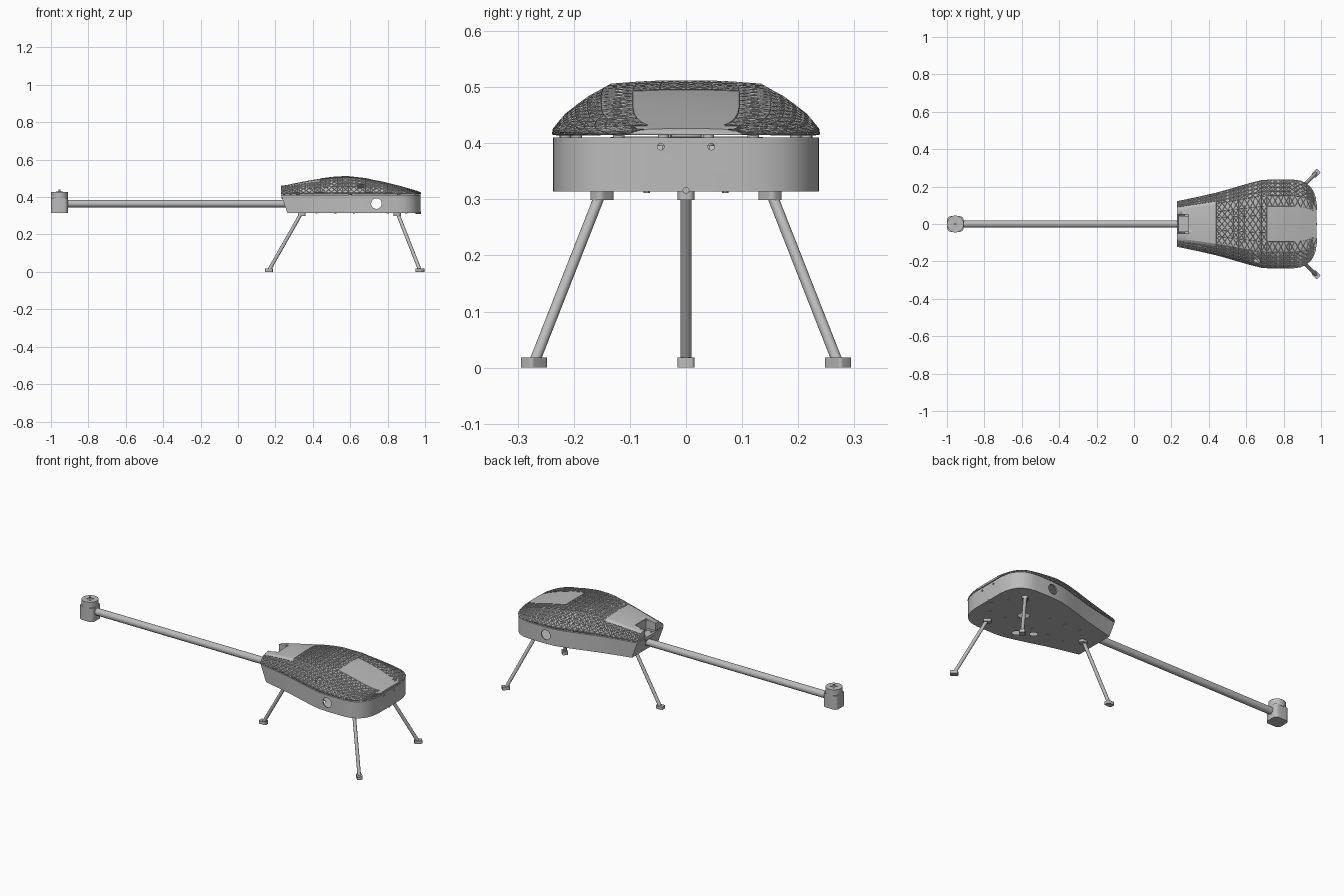
import bpy, bmesh, math
from mathutils import Vector

if "Cube" in bpy.data.objects:
    bpy.data.objects.remove(bpy.data.objects["Cube"], do_unlink=True)

grey = bpy.data.materials.new("plain_grey")
grey.use_nodes = True
grey.diffuse_color = (0.5, 0.5, 0.5, 1)
grey.node_tree.nodes["Principled BSDF"].inputs["Base Color"].default_value = (0.5, 0.5, 0.5, 1)


def finish(name, bm, angle=30):
    bmesh.ops.recalc_face_normals(bm, faces=bm.faces)
    me = bpy.data.meshes.new(name)
    bm.to_mesh(me)
    bm.free()
    ob = bpy.data.objects.new(name, me)
    bpy.context.collection.objects.link(ob)
    me.materials.append(grey)
    select(ob)
    if angle:
        bpy.ops.object.shade_smooth_by_angle(angle=math.radians(angle))
    return ob


def select(ob):
    bpy.ops.object.select_all(action="DESELECT")
    ob.select_set(True)
    bpy.context.view_layer.objects.active = ob


def modify(ob, kind, **settings):
    mod = ob.modifiers.new(kind.lower(), kind)
    for key, value in settings.items():
        setattr(mod, key, value)
    select(ob)
    bpy.ops.object.modifier_apply(modifier=mod.name)


def rod(name, a, b, r, sides=24):
    a, b = Vector(a), Vector(b)
    bm = bmesh.new()
    bmesh.ops.create_cone(bm, cap_ends=True, segments=sides, radius1=r, radius2=r, depth=(b - a).length)
    bm.transform(Vector((0, 0, 1)).rotation_difference(b - a).to_matrix().to_4x4())
    bmesh.ops.translate(bm, verts=bm.verts, vec=(a + b) / 2)
    return finish(name, bm)


def box(name, centre, size, turn=0, bevel=0):
    bm = bmesh.new()
    bmesh.ops.create_cube(bm, size=1)
    bmesh.ops.scale(bm, verts=bm.verts, vec=size)
    if bevel:
        upright = [e for e in bm.edges if abs(e.verts[0].co.z - e.verts[1].co.z) > 1e-4]
        bmesh.ops.bevel(bm, geom=upright, offset=bevel, segments=5, profile=0.5, affect="EDGES")
    ob = finish(name, bm)
    ob.location, ob.rotation_euler.z = centre, turn
    return ob


def cut(ob, cutter):
    modify(ob, "BOOLEAN", object=cutter, operation="DIFFERENCE", solver="EXACT")
    bpy.data.objects.remove(cutter, do_unlink=True)


def lerp(table, x):
    for (x0, v0), (x1, v1) in zip(table, table[1:]):
        if x <= x1:
            return v0 + (v1 - v0) * max(0, x - x0) / (x1 - x0)
    return table[-1][1]


# Half width and crown height along the body, and the shell's cross-section
WIDTH = [(.23, .12), (.35, .145), (.45, .168), (.55, .197), (.62, .217), (.68, .232), (.74, .237),
         (.85, .236), (.89, .23), (.92, .217), (.945, .195), (.96, .17), (.97, .14), (.976, .10)]
CROWN = [(.23, .46), (.32, .477), (.4, .492), (.5, .506), (.58, .511), (.68, .5), (.78, .481),
         (.88, .455), (.94, .437), (.976, .426)]
SECTION = [(-1, 0), (-.995, .13), (-.92, .43), (-.83, .62), (-.74, .8), (-.64, .94), (-.4, .98), (-.2, 1), (0, 1)]
SECTION += [(-u, f) for u, f in reversed(SECTION[:-1])]
STATIONS = [.23 + .03 * i for i in range(23)] + [.92, .945, .96, .97, .976]
RIM = .415


def shell_mesh(keep=None):
    bm = bmesh.new()
    rows = []
    for x in STATIONS:
        w, h = lerp(WIDTH, x), lerp(CROWN, x) - RIM
        rows.append([bm.verts.new((x, u * w, RIM + f * h)) for u, f in SECTION])
    for a, b in zip(rows, rows[1:]):
        for i in range(len(SECTION) - 1):
            bm.faces.new((a[i], a[i + 1], b[i + 1], b[i]))
    if keep is None:
        bm.faces.new(rows[0])
        bm.faces.new(rows[-1])
    else:
        out = [f for f in bm.faces if not keep(f.calc_center_median())]
        bmesh.ops.delete(bm, geom=out, context="FACES")
    return bm


# Domed upper shell with tail notch and side opening
shell = finish("upper_shell", shell_mesh(), 25)
modify(shell, "SOLIDIFY", thickness=.006, offset=-1)
cut(shell, box("notch_cutter", (.25, 0, .46), (.085, .1, .12)))
cut(shell, rod("opening_cutter", (.65, -.16, .36), (.66, -.22, .52), .018))
for side in (-1, 1):
    box("notch_cheek", (.262, side * .052, .438), (.064, .005, .046))
box("notch_back", (.294, 0, .442), (.005, .108, .054))


# Raised triangular lattice over the shell, leaving the nose and tail panels plain
def latticed(c):
    if c.x > .72:
        return abs(c.y) > .09
    if c.x < .45:
        return abs(c.y) > lerp(WIDTH, c.x) * .7
    return True


bm = shell_mesh(latticed)
bmesh.ops.poke(bm, faces=bm.faces)
lattice = finish("shell_lattice", bm, 0)
modify(lattice, "WIREFRAME", thickness=.004, use_even_offset=False)

# Open lower hull with a raked tail
LOOP = [(x, w) for x, w in WIDTH] + [(x, -w) for x, w in reversed(WIDTH)]
bm = bmesh.new()
low = [bm.verts.new((x + .035 * max(0, (.5 - x) / .27), y, .314)) for x, y in LOOP]
top = [bm.verts.new((x, y, .41)) for x, y in LOOP]
bm.faces.new(low)
for i in range(len(LOOP)):
    j = (i + 1) % len(LOOP)
    bm.faces.new((low[i], low[j], top[j], top[i]))
hull = finish("lower_hull", bm)
modify(hull, "SOLIDIFY", thickness=.008, offset=-1)
cut(hull, rod("porthole_cutter", (.74, -.4, .365), (.74, .4, .365), .028, 32))
for x, y, r in ((.735, 0, .03), (.575, -.113, .022), (.65, -.16, .024)):
    cut(hull, rod("floor_cutter", (x, y, .28), (x, y, .34), r))
for y in (-.045, .045):
    cut(hull, rod("screw_cutter", (.95, y, .394), (1, y, .394), .006, 16))
select(hull)
bpy.ops.object.shade_smooth_by_angle(angle=math.radians(30))

# Spacers between hull and shell
for x, y in ((.32, .12), (.6, .195), (.86, .215), (.955, .04)):
    for side in (-1, 1):
        rod("spacer", (x, side * y, .395), (x, side * y, .419), .01, 16)

# Tail boom, its bracket and the motor housing
rod("tail_boom", (-.93, 0, .365), (.36, 0, .365), .02, 32)
box("boom_bracket", (.263, 0, .4), (.06, .085, .022))
for x in (.245, .28):
    for y in (-.03, .03):
        rod("bracket_bolt", (x, y, .41), (x, y, .416), .005, 12)
box("motor_housing", (-.955, 0, .355), (.09, .084, .08), bevel=.022)
rod("motor_cap", (-.955, 0, .39), (-.955, 0, .428), .045, 32)
rod("motor_shaft", (-.955, 0, .42), (-.955, 0, .44), .006, 12)
for turn in (.6, .6 + math.pi / 2):
    box("motor_cross", (-.955, 0, .429), (.04, .008, .004), turn)

# Three splayed legs with mounts and feet
LEGS = [("tail_leg", (.34, 0), (.165, 0)),
        ("nose_leg_front", (.852, -.15), (.973, -.271)),
        ("nose_leg_back", (.852, .15), (.973, .271))]
for name, a, b in LEGS:
    turn = math.atan2(b[1] - a[1], b[0] - a[0])
    rod(name, (*a, .316), (*b, .008), .0095, 20)
    box(name + "_mount", (*a, .307), (.04, .03, .016), turn, .01)
    box(name + "_foot", (*b, .009), (.042, .03, .018), turn, .006)

# Small fittings under the hull
rod("nose_stud", (.95, 0, .316), (.979, 0, .316), .006, 16)
for x in (.42, .52, .62, .8, .9):
    for side in (-1, 1):
        rod("floor_screw", (x, side * .07, .311), (x, side * .07, .316), .006, 12)
